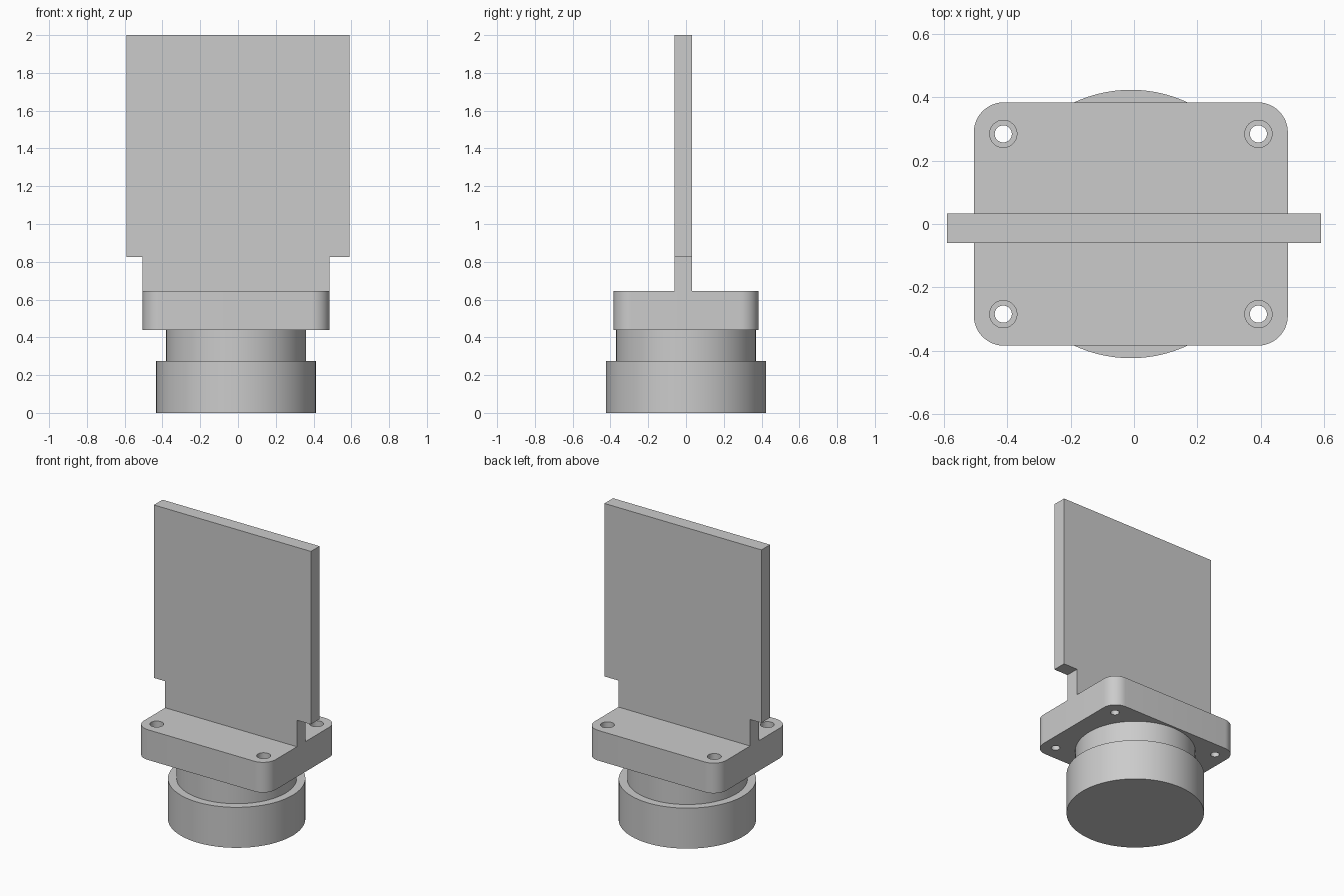
import bpy, bmesh, math
from mathutils import Matrix, Vector

cube = bpy.data.objects.get("Cube")
if cube:
    bpy.data.objects.remove(cube, do_unlink=True)

grey = bpy.data.materials.new("plain grey")
grey.use_nodes = True
color = (0.6, 0.6, 0.6, 1)
grey.diffuse_color = color
grey.node_tree.nodes["Principled BSDF"].inputs["Base Color"].default_value = color

CX = -0.01            # axis of the round body and flange
FLANGE_BOTTOM, FLANGE_TOP = 0.44, 0.645


def finish(name, bm, smooth=True):
    bmesh.ops.recalc_face_normals(bm, faces=bm.faces)
    mesh = bpy.data.meshes.new(name)
    bm.to_mesh(mesh)
    bm.free()
    mesh.materials.append(grey)
    obj = bpy.data.objects.new(name, mesh)
    bpy.context.collection.objects.link(obj)
    if smooth:
        shade(obj)
    return obj


def select(obj):
    bpy.ops.object.select_all(action='DESELECT')
    obj.select_set(True)
    bpy.context.view_layer.objects.active = obj


def shade(obj):
    select(obj)
    bpy.ops.object.shade_smooth_by_angle(angle=math.radians(30))


def add_turned(bm, profile, x, y, sides):
    """Closed solid turned around a vertical axis from (radius, z) points."""
    rings = []
    for r, z in profile:
        ring = []
        for i in range(sides):
            a = math.tau * i / sides
            ring.append(bm.verts.new((x + r * math.cos(a), y + r * math.sin(a), z)))
        rings.append(ring)
    for low, high in zip(rings, rings[1:]):
        for i in range(sides):
            j = (i + 1) % sides
            bm.faces.new((low[i], low[j], high[j], high[i]))
    bm.faces.new(rings[0][::-1])
    bm.faces.new(rings[-1])


# Round base with its narrower neck
bm = bmesh.new()
add_turned(bm, [(0.423, 0), (0.423, 0.275), (0.37, 0.275), (0.37, FLANGE_BOTTOM)], CX, 0, 96)
finish("round_base_and_neck", bm)

# Flange with rounded corners
bm = bmesh.new()
size = Vector((0.99, 0.767, FLANGE_TOP - FLANGE_BOTTOM))
centre = Vector((CX, 0, (FLANGE_TOP + FLANGE_BOTTOM) / 2))
bmesh.ops.create_cube(bm, size=1, matrix=Matrix.LocRotScale(centre, None, size))
uprights = [e for e in bm.edges if abs(e.verts[0].co.z - e.verts[1].co.z) > 0.1]
bmesh.ops.bevel(bm, geom=uprights, offset=0.095, segments=12, profile=0.5, affect='EDGES')
flange = finish("mounting_flange", bm, smooth=False)

# Counterbored screw holes in the four corners
bm = bmesh.new()
step = FLANGE_TOP - 0.1
for sx in (-1, 1):
    for sy in (-1, 1):
        add_turned(bm, [(0.027, FLANGE_BOTTOM - 0.1), (0.027, step), (0.043, step),
                        (0.043, FLANGE_TOP + 0.1)], CX + sx * 0.402, sy * 0.284, 32)
cutter = finish("screw_hole_cutter", bm, smooth=False)
cutter.hide_render = True
holes = flange.modifiers.new("screw holes", 'BOOLEAN')
holes.operation = 'DIFFERENCE'
holes.solver = 'EXACT'
holes.object = cutter
select(flange)
bpy.ops.object.modifier_apply(modifier=holes.name)
bpy.data.objects.remove(cutter, do_unlink=True)
shade(flange)

# Upright plate, stepped in where it meets the flange
left, right = CX + 0.495, CX - 0.495
outline = [(right, FLANGE_TOP), (left, FLANGE_TOP), (left, 0.825), (0.59, 0.825),
           (0.59, 2), (-0.59, 2), (-0.59, 0.825), (right, 0.825)]
bm = bmesh.new()
face = bm.faces.new([bm.verts.new((x, -0.06, z)) for x, z in outline])
extruded = bmesh.ops.extrude_face_region(bm, geom=[face])["geom"]
bmesh.ops.translate(bm, vec=(0, 0.093, 0),
                    verts=[g for g in extruded if isinstance(g, bmesh.types.BMVert)])
finish("upright_plate", bm, smooth=False)
